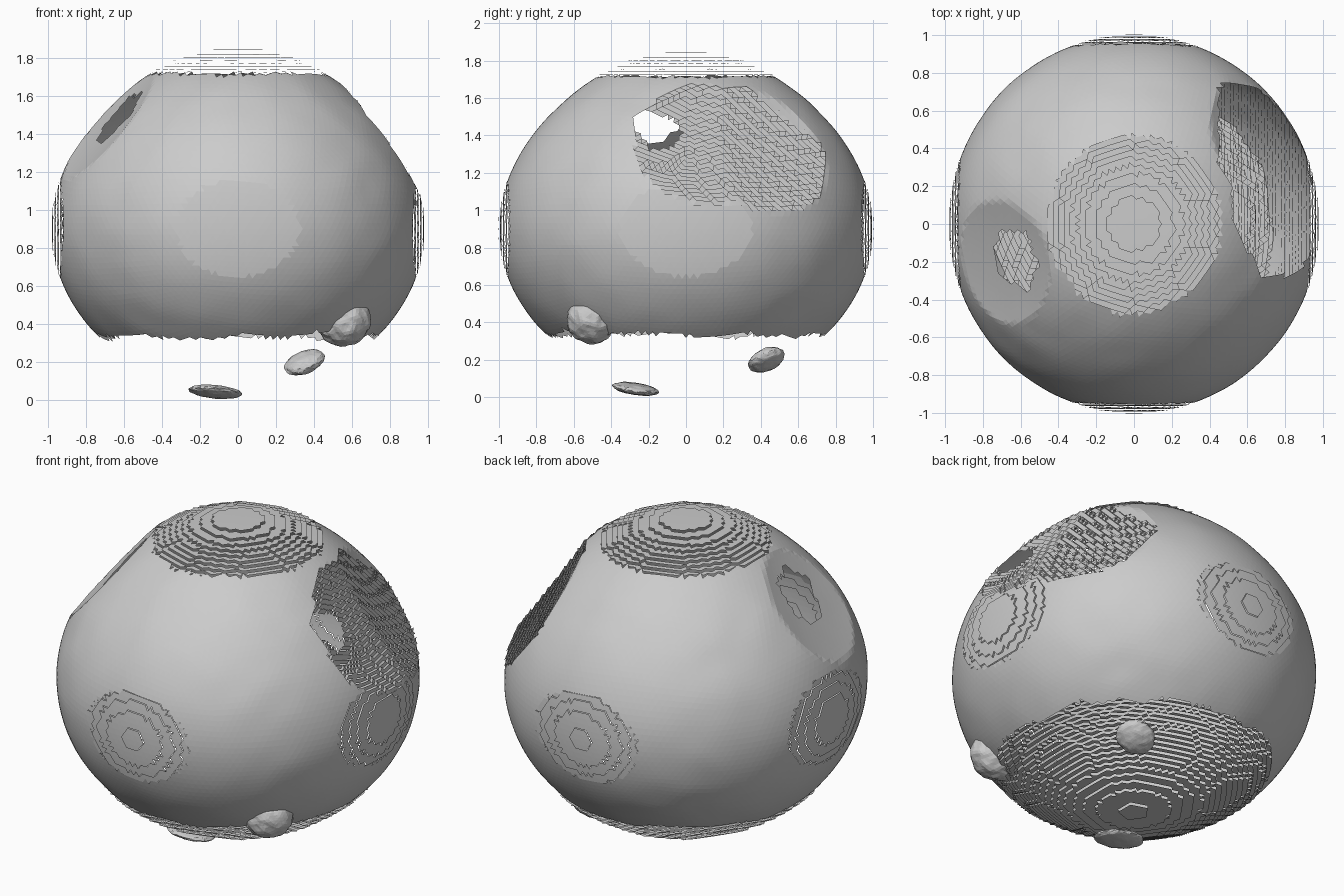
import bpy, bmesh, math
from mathutils import Vector, noise

if "Cube" in bpy.data.objects:
    bpy.data.objects.remove(bpy.data.objects["Cube"])

CENTRE = Vector((0, 0, 0.9))
RX, RY, TOP, BOTTOM = 0.98, 1.0, 0.95, 0.85
STEP = 0.015


def unit(x, y, z):
    return Vector((x, y, z)).normalized()


# Flattened dents: direction and plane distance from the centre
DENTS = [(unit(0.64, 0.36, 0.47), 0.875),
         (unit(0.72, 0.10, 0.50), 0.875),
         (unit(-0.64, -0.18, 0.56), 0.885)]
# Openings in the shell: centre and radius
HOLES = [(Vector((0.73, -0.16, 1.43)), 0.12),
         (Vector((-0.61, -0.17, 1.47)), 0.15)]


def finish(bm, name):
    me = bpy.data.meshes.new(name)
    bm.to_mesh(me)
    bm.free()
    ob = bpy.data.objects.new(name, me)
    bpy.context.collection.objects.link(ob)
    return ob


# Lumpy globe surface
bm = bmesh.new()
bmesh.ops.create_icosphere(bm, subdivisions=6, radius=1)
for v in bm.verts:
    d = v.co.normalized()
    p = Vector((d.x * RX, d.y * RY, d.z * (TOP if d.z > 0 else BOTTOM)))
    if d.z > 0:
        p *= 1 - 0.12 * d.z ** 2 * (1 - d.z ** 2)
    p *= 1 + 0.006 * noise.noise(d * 5) * (1 - max(abs(c) for c in d)) * 3
    for n, h in DENTS:
        over = p.dot(n) - h
        if over > 0:
            p -= n * over * 1.25
    v.co = p + CENTRE
bm.normal_update()

# Punch the ragged openings
gone = [f for f in bm.faces
        if any((f.calc_center_median() - c).length
               < r * (1 + 0.4 * noise.noise(f.calc_center_median() * 9)) for c, r in HOLES)]
bmesh.ops.delete(bm, geom=gone, context='FACES')


# Terraced flakes: which axis a face is snapped to, and how strongly
def flake(f):
    n, c = f.normal, f.calc_center_median() - CENTRE
    if any(c.dot(d) > h - 0.05 and n.dot(d) > 0.97 for d, h in DENTS[:2]) and c.x > 0.45:
        return 0, 0.9
    if n.z < -0.72:
        return 2, 1.0
    if n.z > 0.86:
        return 2, 0.9
    for axis in (0, 1):
        if abs(n[axis]) > 0.94:
            return axis, 0.5
    return None


snaps = {f.index: flake(f) for f in bm.faces} if not bm.faces.index_update() else {}
bmesh.ops.split_edges(bm, edges=[e for e in bm.edges
                                 if any(snaps.get(f.index) for f in e.link_faces)])
for f in bm.faces:
    s = flake(f)
    if s:
        axis, k = s
        level = round(f.calc_center_median()[axis] / STEP) * STEP
        for v in f.verts:
            v.co[axis] += k * (level - v.co[axis])
finish(bm, "globe_shell")


# Small lumps under the globe
def lump(name, loc, size, rot):
    b = bmesh.new()
    bmesh.ops.create_icosphere(b, subdivisions=4, radius=1)
    for v in b.verts:
        v.co *= 1 + 0.08 * noise.noise(v.co * 3)
        v.co = Vector((v.co.x * size[0], v.co.y * size[1], v.co.z * size[2]))
    ob = finish(b, name)
    ob.location = loc
    ob.rotation_euler = [math.radians(a) for a in rot]


lump("bottom_disc", (-0.12, -0.27, 0.045), (0.14, 0.125, 0.03), (-8, 5, 0))
lump("rear_underside_lump", (0.35, 0.43, 0.2), (0.11, 0.1, 0.05), (22, -22, 0))
lump("front_underside_lump", (0.56, -0.51, 0.41), (0.14, 0.13, 0.12), (-20, -25, 0))
